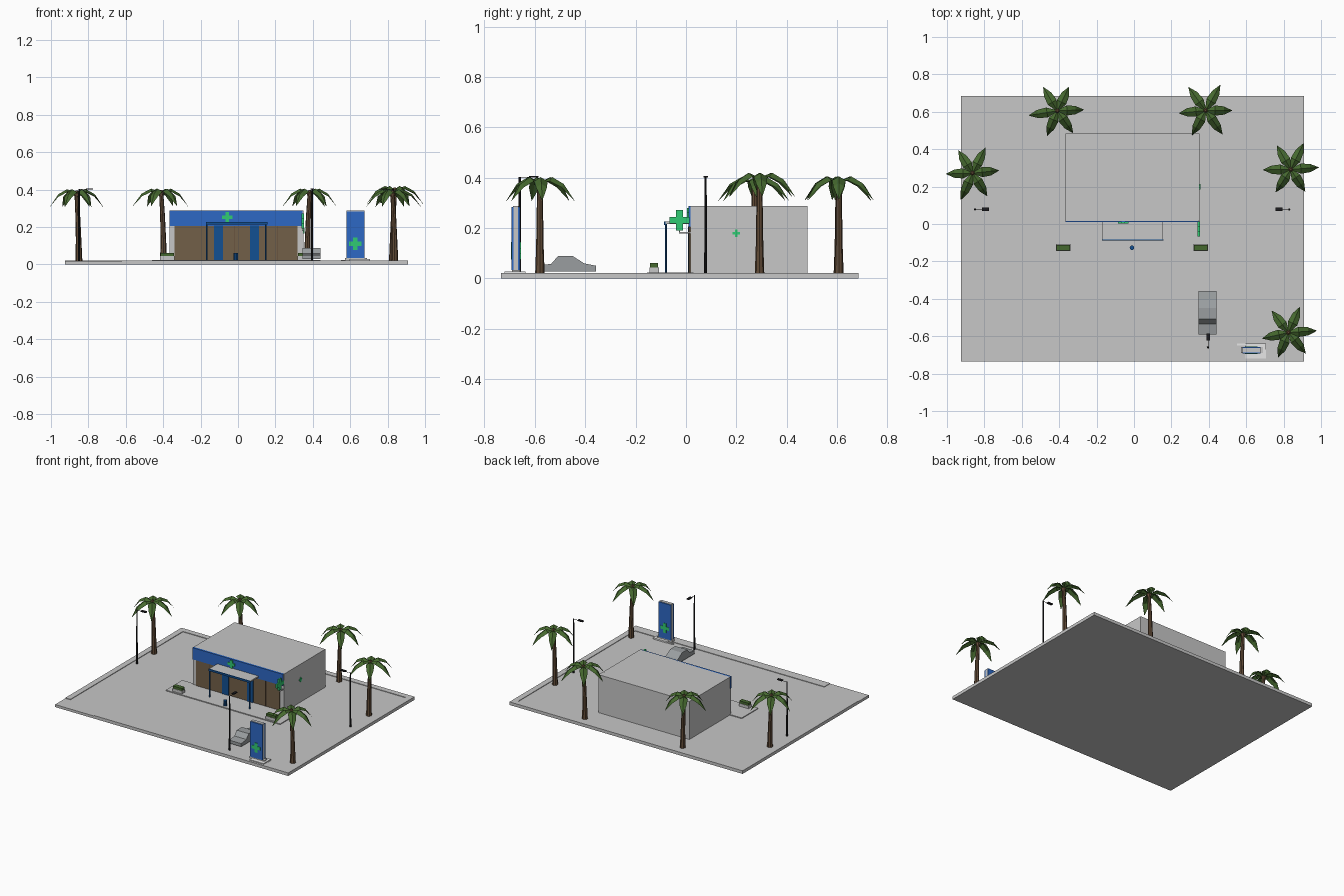
import bpy, bmesh, math, random
from mathutils import Vector

if "Cube" in bpy.data.objects:
    bpy.data.objects.remove(bpy.data.objects["Cube"])

random.seed(4)


def material(name, rgb):
    m = bpy.data.materials.new(name)
    m.diffuse_color = (*rgb, 1)
    m.use_nodes = True
    m.node_tree.nodes["Principled BSDF"].inputs["Base Color"].default_value = m.diffuse_color
    return m


GREY = material("concrete grey", (0.57, 0.57, 0.57))
WHITE = material("white", (0.95, 0.95, 0.95))
BLUE = material("sign blue", (0.026, 0.14, 0.56))
NAVY = material("dark blue", (0.006, 0.08, 0.29))
GREEN = material("cross green", (0.03, 0.6, 0.17))
BROWN = material("facade brown", (0.17, 0.115, 0.065))
BARK = material("bark brown", (0.12, 0.07, 0.038))
LEAF = material("leaf green", (0.06, 0.14, 0.028))
BLACK = material("black metal", (0.012, 0.012, 0.014))
CAR = material("car grey", (0.32, 0.34, 0.35))


def finish(name, bm, mat):
    bmesh.ops.recalc_face_normals(bm, faces=bm.faces)
    me = bpy.data.meshes.new(name)
    bm.to_mesh(me)
    bm.free()
    me.materials.append(mat)
    ob = bpy.data.objects.new(name, me)
    bpy.context.collection.objects.link(ob)
    return ob


def box(name, x0, x1, y0, y1, z0, z1, mat):
    bm = bmesh.new()
    bmesh.ops.create_cube(bm, size=1)
    for v in bm.verts:
        v.co = (x1 if v.co.x > 0 else x0, y1 if v.co.y > 0 else y0, z1 if v.co.z > 0 else z0)
    return finish(name, bm, mat)


def prism(name, points, depth, mat):
    """Extrude a closed outline of 3D points along the depth vector."""
    bm = bmesh.new()
    face = bm.faces.new([bm.verts.new(p) for p in points])
    ext = bmesh.ops.extrude_face_region(bm, geom=[face])["geom"]
    bmesh.ops.translate(bm, vec=depth, verts=[g for g in ext if isinstance(g, bmesh.types.BMVert)])
    return finish(name, bm, mat)


def cross(name, center, size, axis, thick):
    """Plus shape facing along x or y."""
    a, b = size / 2, size / 6
    quarter = [(b, b), (b, a), (-b, a)]
    outline = []
    for k in range(4):
        for u, w in quarter:
            for _ in range(k):
                u, w = -w, u
            outline.append((u, w))
    # drop the repeated inner corners between neighbouring arms
    c = Vector(center)
    if axis == 'y':
        pts = [c + Vector((u, -thick / 2, w)) for u, w in outline]
        return prism(name, pts, (0, thick, 0), GREEN)
    pts = [c + Vector((-thick / 2, u, w)) for u, w in outline]
    return prism(name, pts, (thick, 0, 0), GREEN)


def tube(name, path, radii, sides, mat):
    """Stacked horizontal rings with capped ends."""
    bm = bmesh.new()
    rings = []
    for p, r in zip(path, radii):
        rings.append([bm.verts.new((p[0] + r * math.cos(2 * math.pi * i / sides),
                                    p[1] + r * math.sin(2 * math.pi * i / sides), p[2]))
                      for i in range(sides)])
    for lo, hi in zip(rings, rings[1:]):
        for i in range(sides):
            j = (i + 1) % sides
            bm.faces.new((lo[i], lo[j], hi[j], hi[i]))
    bm.faces.new(rings[0])
    bm.faces.new(rings[-1])
    return finish(name, bm, mat)


# Ground and kerbs
TOP = 0.022
box("ground_slab", -0.925, 0.91, -0.735, 0.685, 0, 0.018, GREY)
box("left_kerb", -0.925, -0.885, -0.62, 0.685, 0.016, TOP, GREY)
box("right_kerb", 0.87, 0.91, -0.735, 0.685, 0.016, TOP, GREY)
box("back_kerb", -0.885, 0.87, 0.645, 0.685, 0.016, TOP, GREY)
box("front_kerb", -0.62, 0.87, -0.735, -0.67, 0.016, TOP, GREY)
box("front_walkway", -0.46, 0.44, -0.155, 0.03, 0.016, 0.024, GREY)

# Shop building
box("building", -0.365, 0.35, 0.017, 0.483, 0.016, 0.288, GREY)
box("facade", -0.34, 0.318, 0.012, 0.02, 0.02, 0.207, BROWN)
for i, x in enumerate((-0.23, -0.02, 0.21)):
    box(f"facade_joint_{i}", x - 0.001, x + 0.001, 0.0105, 0.013, 0.024, 0.205, BARK)
for i, x in enumerate((-0.105, 0.088)):
    box(f"door_panel_{i}", x - 0.024, x + 0.024, 0.007, 0.014, 0.022, 0.207, NAVY)
box("fascia", -0.367, 0.346, 0.01, 0.024, 0.205, 0.288, BLUE)
cross("fascia_cross", (-0.057, 0.008, 0.253), 0.055, 'y', 0.008)
cross("side_wall_cross", (0.352, 0.2, 0.18), 0.03, 'x', 0.006)

# Entrance canopy
box("canopy_roof", -0.17, 0.155, -0.084, 0.014, 0.216, 0.225, GREY)
box("canopy_trim", -0.172, 0.157, -0.088, -0.082, 0.212, 0.226, NAVY)
for i, x in enumerate((-0.167, 0.149)):
    tube(f"canopy_post_{i}", [(x, -0.08, 0.02), (x, -0.08, 0.216)], [0.004] * 2, 8, NAVY)

# Projecting cross sign
cross("projecting_cross", (0.346, -0.026, 0.231), 0.08, 'x', 0.012)
box("sign_bracket", 0.343, 0.349, -0.028, 0.02, 0.179, 0.184, GREY)
box("sign_stem", 0.344, 0.348, -0.028, -0.024, 0.18, 0.195, GREY)

# Planters and bin
for i, x in enumerate((-0.378, 0.357)):
    box(f"planter_{i}", x - 0.038, x + 0.038, -0.145, -0.108, 0.02, 0.044, GREY)
    box(f"hedge_{i}", x - 0.036, x + 0.036, -0.142, -0.111, 0.044, 0.061, LEAF)
tube("waste_bin", [(-0.011, -0.127, 0.02), (-0.011, -0.127, 0.062)], [0.012] * 2, 10, NAVY)

# Totem sign
box("totem_base", 0.595, 0.705, -0.72, -0.638, 0.016, 0.028, WHITE)
box("totem_step", 0.572, 0.69, -0.69, -0.658, 0.02, 0.034, GREY)
box("totem_ramp", 0.55, 0.6, -0.65, -0.64, 0.016, 0.024, WHITE)
box("totem_core", 0.581, 0.675, -0.686, -0.664, 0.03, 0.287, GREY)
for side, y in (("front", -0.688), ("back", -0.662)):
    box(f"totem_{side}_panel", 0.58, 0.676, y - 0.004, y + 0.004, 0.034, 0.284, BLUE)
    cross(f"totem_{side}_cross", (0.627, y + (-0.004 if side == "front" else 0.004), 0.11),
          0.068, 'y', 0.006)

# Parked car
car_outline = [(-0.592, 0.028), (-0.592, 0.05), (-0.535, 0.058), (-0.508, 0.089), (-0.45, 0.089),
               (-0.405, 0.06), (-0.357, 0.05), (-0.357, 0.028)]
prism("car_body", [(0.346, y, z) for y, z in car_outline], (0.094, 0, 0), CAR)


# Street lamps: post, thin arm and flat head
def lamp(i, x, y, dx, dy):
    tube(f"lamp_post_{i}", [(x, y, 0.016), (x, y, 0.403)], [0.006, 0.004], 8, BLACK)
    hx, hy = x + dx * 0.055, y + dy * 0.055
    box(f"lamp_arm_{i}", min(x, hx) - 0.001, max(x, hx) + 0.001,
        min(y, hy) - 0.001, max(y, hy) + 0.001, 0.4, 0.402, BLACK)
    lx, ly = (0.019, 0.009) if dx else (0.009, 0.019)
    box(f"lamp_head_{i}", hx - lx, hx + lx, hy - ly, hy + ly, 0.4, 0.407, BLACK)


lamp(0, -0.85, 0.078, 1, 0)
lamp(1, 0.83, 0.078, -1, 0)
lamp(2, 0.396, -0.66, 0, 1)


# Palms: bent trunk and six folded, drooping fronds
def palm(i, x, y, h, turn):
    lean = 0.012 if i % 2 else -0.012
    steps = [0, 0.3, 0.65, 1]
    tube(f"palm_trunk_{i}", [(x + lean * (t * t - 1), y, 0.016 + (h - 0.016) * t) for t in steps],
         [0.019, 0.015, 0.013, 0.011], 8, BARK)
    tube(f"palm_crown_{i}", [(x, y, h - 0.015), (x, y, h + 0.004), (x, y, h + 0.02)],
         [0.011, 0.017, 0.006], 6, BARK)
    bm = bmesh.new()
    profile = [(0.006, 0.01, 0.006), (0.055, 0.027, 0.027), (0.105, 0.0, 0.022), (0.152, -0.065, 0.001)]
    for k in range(6):
        a = math.radians(turn + 60 * k + random.uniform(-5, 5))
        s = random.uniform(0.92, 1.04)
        out, side = Vector((math.cos(a), math.sin(a), 0)), Vector((-math.sin(a), math.cos(a), 0))
        rows = []
        for r, z, w in profile:
            p = Vector((x, y, h + z)) + out * r * s
            drop = Vector((0, 0, -0.6 * w))
            under = Vector((0, 0, -0.003))
            rows.append([bm.verts.new(q) for q in
                         (p - side * w + drop, p, p + side * w + drop, p + under)])
        for lo, hi in zip(rows, rows[1:]):
            for j in range(4):
                m = (j + 1) % 4
                bm.faces.new((lo[j], lo[m], hi[m], hi[j]))
        bm.faces.new(rows[0])
        bm.faces.new(rows[-1])
    finish(f"palm_fronds_{i}", bm, LEAF)


palm(0, -0.41, 0.605, 0.378, 5)
palm(1, 0.383, 0.607, 0.378, 3)
palm(2, -0.863, 0.272, 0.375, 2)
palm(3, 0.838, 0.292, 0.392, 0)
palm(4, 0.826, -0.58, 0.375, 8)
